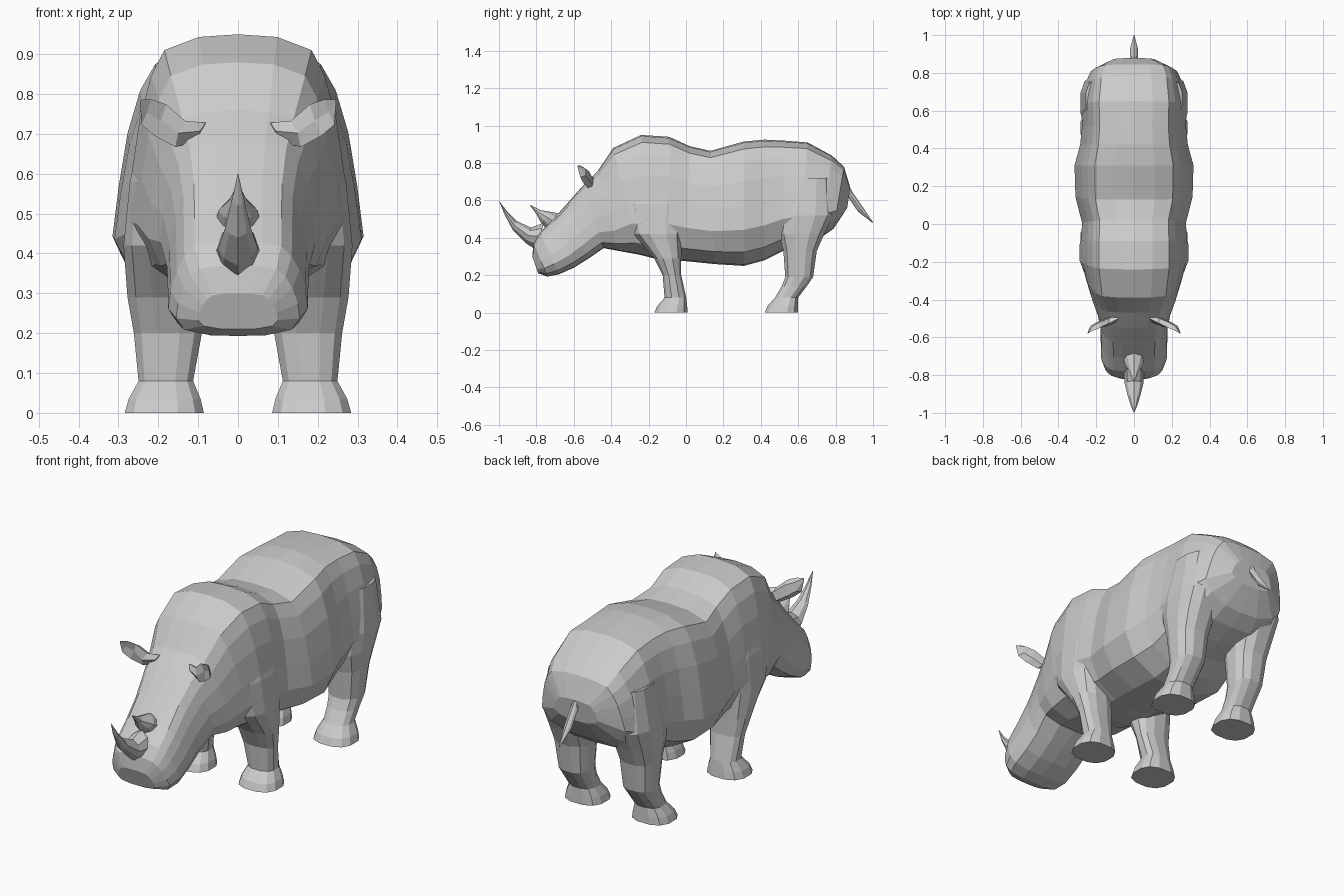
import bpy, bmesh, math
from mathutils import Vector

hide = bpy.data.materials.new("grey hide")
hide.diffuse_color = (0.6, 0.6, 0.6, 1)


def loft(name, rings, mirror=False):
    """Skin a list of equal rings, cap both ends, optionally mirror across x."""
    bm = bmesh.new()
    loops = [[bm.verts.new(p) for p in ring] for ring in rings]
    n = len(loops[0])
    for a, b in zip(loops, loops[1:]):
        for i in range(n):
            j = (i + 1) % n
            bm.faces.new((a[i], a[j], b[j], b[i]))
    bm.faces.new(loops[0])
    bm.faces.new(loops[-1])
    bmesh.ops.remove_doubles(bm, verts=bm.verts, dist=0.0005)
    bmesh.ops.recalc_face_normals(bm, faces=bm.faces)
    mesh = bpy.data.meshes.new(name)
    bm.to_mesh(mesh)
    bm.free()
    mesh.materials.append(hide)
    ob = bpy.data.objects.new(name, mesh)
    bpy.context.collection.objects.link(ob)
    if mirror:
        mod = ob.modifiers.new("mirror", 'MIRROR')
        mod.use_mirror_merge = False
    return ob


def section(top, bottom, w, profile):
    """Symmetric cross-section hung between a top and a bottom (y, z) point."""
    half = [(x * w, bottom[0] + (top[0] - bottom[0]) * t,
             bottom[1] + (top[1] - bottom[1]) * t) for x, t in profile]
    return half + [(-x, y, z) for x, y, z in half[-2:0:-1]]


TRUNK = [(0, 1), (.35, .99), (.66, .94), (.78, .84), (.88, .68), (.95, .48),
         (1, .29), (.82, .11), (.42, .01), (0, 0)]
HEAD = [(0, 1), (.35, .99), (.62, .95), (.77, .84), (.88, .68), (.97, .46),
        (1, .25), (.87, .09), (.45, .01), (0, 0)]
HORN = [(0, 1), (.7, .8), (1, .5), (.7, .2), (0, 0)]

# Trunk, rump to neck: top point, bottom point, half width
trunk = [((.878, .67), (.862, .56), .12), ((.845, .78), (.79, .45), .23),
         ((.78, .84), (.72, .40), .262), ((.65, .91), (.62, .36), .28),
         ((.52, .92), (.52, .33), .275), ((.42, .925), (.42, .28), .285),
         ((.31, .915), (.31, .25), .315), ((.13, .865), (.15, .26), .31),
         ((.02, .89), (0, .275), .275), ((-.09, .94), (-.08, .28), .28),
         ((-.24, .95), (-.17, .29), .28), ((-.39, .88), (-.25, .31), .255)]
# Neck to muzzle, with cuts square to the sloping head
head = [((-.47, .76), (-.36, .33), .225), ((-.55, .68), (-.44, .345), .195),
        ((-.63, .59), (-.52, .29), .178), ((-.71, .50), (-.60, .24), .176),
        ((-.78, .43), (-.68, .205), .175), ((-.815, .37), (-.74, .193), .155),
        ((-.822, .30), (-.79, .21), .10)]
loft("body", [section(*r, TRUNK) for r in trunk] + [section(*r, HEAD) for r in head])

# Horns and tail
loft("front_horn", [section(*r, HORN) for r in [
    ((-.76, .48), (-.80, .335), .055), ((-.83, .455), (-.855, .37), .05),
    ((-.905, .49), (-.925, .44), .032), ((-.96, .545), (-.968, .52), .016),
    ((-1, .6), (-1, .598), .001)]])
loft("rear_horn", [section(*r, HORN) for r in [
    ((-.66, .52), (-.74, .44), .055), ((-.70, .535), (-.775, .48), .05),
    ((-.775, .548), (-.795, .52), .022), ((-.835, .577), (-.835, .575), .001)]])
loft("tail", [section(*r, HORN) for r in [
    ((.85, .72), (.84, .65), .012), ((.89, .645), (.872, .61), .02),
    ((.945, .565), (.92, .54), .02), ((1, .484), (.997, .48), .002)]])


def leg_ring(z, y0, y1, x0, x1, n=12):
    """Rounded horizontal ring filling the given y and x range."""
    pts = []
    for i in range(n):
        a = math.tau * (i + .5) / n
        c, s = math.cos(a), math.sin(a)
        c, s = (math.copysign(abs(v) ** .8, v) for v in (c, s))
        pts.append(((x0 + x1) / 2 + c * (x1 - x0) / 2 * 1.02,
                    (y0 + y1) / 2 + s * (y1 - y0) / 2 * 1.02, z))
    return pts


# Legs with flared feet: height, back-front range, inner and outer x
loft("front_leg", [leg_ring(*r) for r in [
    (0, -.17, .01, .085, .285), (.035, -.155, .007, .093, .275),
    (.08, -.115, .002, .112, .25), (.2, -.125, -.025, .09, .262),
    (.29, -.17, -.025, .085, .278), (.42, -.28, -.02, .10, .288),
    (.58, -.31, 0, .10, .272), (.74, -.26, -.06, .10, .235)]], True)
loft("rear_leg", [leg_ring(*r) for r in [
    (0, .42, .60, .085, .285), (.035, .435, .60, .093, .275),
    (.08, .475, .60, .112, .25), (.14, .51, .645, .108, .25),
    (.19, .53, .68, .10, .255), (.33, .52, .70, .09, .27),
    (.42, .495, .74, .08, .28), (.52, .49, .79, .08, .285),
    (.72, .55, .77, .10, .255)]], True)


# Ears: leaf-shaped, hollow at the front
def ear_ring(c, r, hollow):
    c = Vector(c)
    up, front = Vector((-.35, 0, .94)), Vector((.25, -.95, .1))
    return [c + up * r, c + front * r * hollow, c - up * r,
            c - up * r * .6 - front * r * .8, c + up * r * .6 - front * r * .8]


loft("ear", [ear_ring(*r) for r in [
    ((.09, -.50, .705), .025, .8), ((.145, -.525, .70), .035, .6),
    ((.195, -.55, .735), .042, -.2), ((.23, -.565, .755), .034, -.2),
    ((.245, -.58, .783), .003, .2)]], True)
